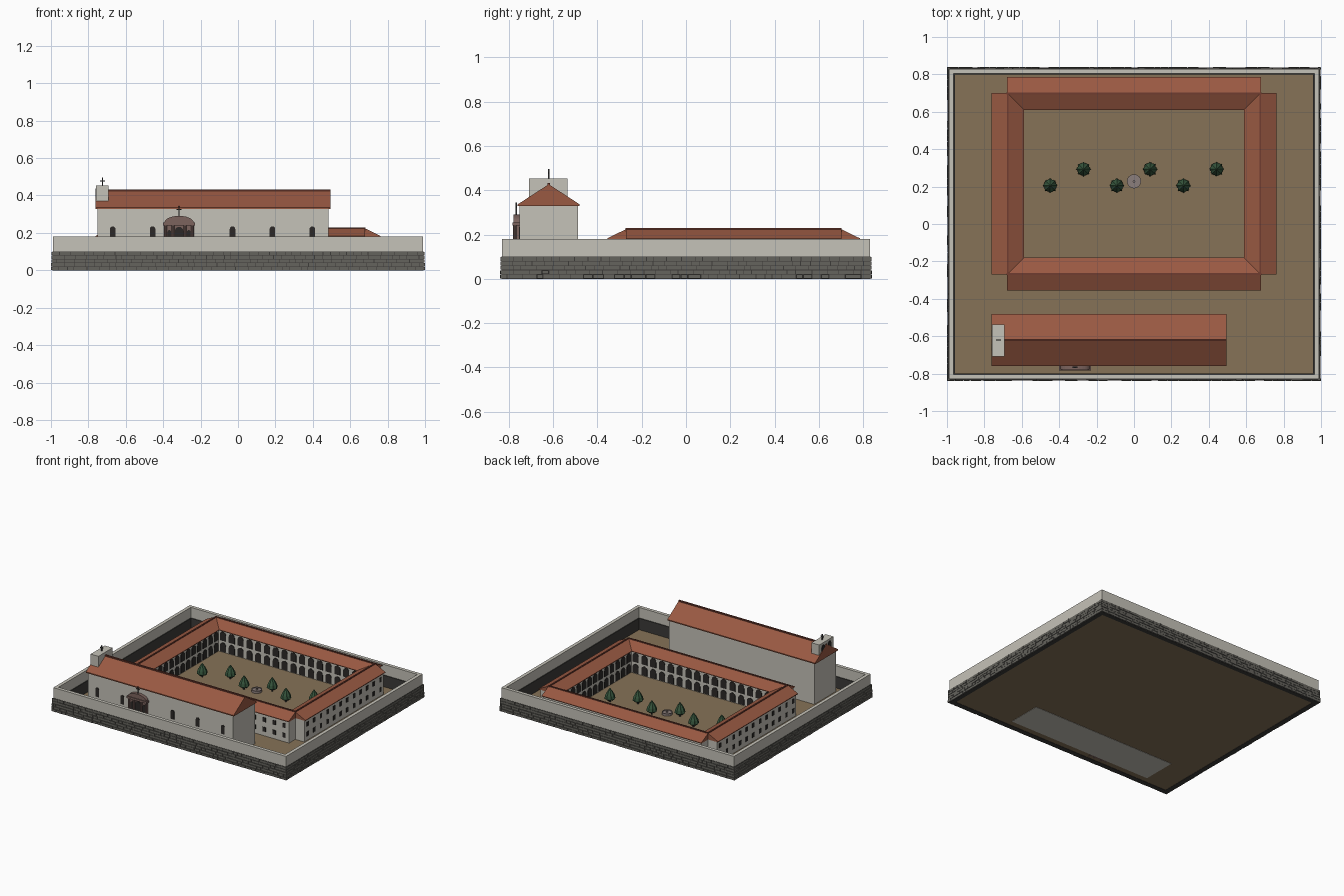
import bpy, bmesh, math, random
from mathutils import Matrix, Vector

if "Cube" in bpy.data.objects:
    bpy.data.objects.remove(bpy.data.objects["Cube"])

random.seed(4)


def material(name, rgb):
    m = bpy.data.materials.new(name)
    m.diffuse_color = (*rgb, 1)
    m.use_nodes = True
    m.node_tree.nodes["Principled BSDF"].inputs["Base Color"].default_value = m.diffuse_color
    return m


PLASTER = material("plaster", (0.56, 0.54, 0.48))
ROOF = material("roof_tile", (0.32, 0.10, 0.055))
RIDGE = material("ridge_tile", (0.16, 0.045, 0.03))
STONE = material("rubble_stone", (0.13, 0.125, 0.11))
MORTAR = material("mortar", (0.045, 0.043, 0.04))
EARTH = material("earth", (0.24, 0.17, 0.095))
DARK = material("dark_opening", (0.025, 0.022, 0.02))
PORTAL = material("portal_stone", (0.20, 0.125, 0.11))
FOUNTAIN = material("fountain_stone", (0.26, 0.21, 0.20))
LEAF = material("leaf", (0.04, 0.10, 0.05))
IRON = material("iron", (0.04, 0.04, 0.04))


def finish(bm, name, mat):
    bmesh.ops.recalc_face_normals(bm, faces=bm.faces)
    me = bpy.data.meshes.new(name)
    bm.to_mesh(me)
    bm.free()
    me.materials.append(mat)
    ob = bpy.data.objects.new(name, me)
    bpy.context.collection.objects.link(ob)
    return ob


def add_box(bm, x0, x1, y0, y1, z0, z1):
    size = Matrix.Diagonal((x1 - x0, y1 - y0, z1 - z0, 1))
    mid = Matrix.Translation(((x0 + x1) / 2, (y0 + y1) / 2, (z0 + z1) / 2))
    bmesh.ops.create_cube(bm, size=1, matrix=mid @ size)


def boxes(name, mat, *dims):
    bm = bmesh.new()
    for d in dims:
        add_box(bm, *d)
    return finish(bm, name, mat)


def add_extrusion(bm, profile, y0, y1, mat4):
    """Extrude an (x, z) outline from y0 to y1, then place it."""
    rings = [[bm.verts.new(mat4 @ Vector((x, y, z))) for x, z in profile] for y in (y0, y1)]
    bm.faces.new(rings[0])
    bm.faces.new(rings[1][::-1])
    n = len(profile)
    for i in range(n):
        j = (i + 1) % n
        bm.faces.new((rings[0][i], rings[0][j], rings[1][j], rings[1][i]))


def arch(w, h, n=8):
    r = w / 2
    top = [(r * math.cos(math.pi * i / n), h - r + r * math.sin(math.pi * i / n)) for i in range(n + 1)]
    return [(-r, 0), (r, 0)] + top


def place(x, y, z, turn=0):
    return Matrix.Translation((x, y, z)) @ Matrix.Rotation(math.radians(turn), 4, 'Z')


def lathe(name, mat, x, y, profile, n, flute=1.0):
    bm = bmesh.new()
    rings = []
    for r, z in profile:
        ring = []
        for i in range(n):
            a, k = 2 * math.pi * i / n, r * (flute if i % 2 else 1)
            ring.append(bm.verts.new((x + k * math.cos(a), y + k * math.sin(a), z)))
        rings.append(ring)
    for a, b in zip(rings, rings[1:]):
        for i in range(n):
            j = (i + 1) % n
            bm.faces.new((a[i], a[j], b[j], b[i]))
    bm.faces.new(rings[0][::-1])
    bm.faces.new(rings[-1])
    return finish(bm, name, mat)


def frame(X, Y, t, z0, z1):
    return [(-X, X, -Y, -Y + t, z0, z1), (-X, X, Y - t, Y, z0, z1),
            (-X, -X + t, -Y + t, Y - t, z0, z1), (X - t, X, -Y + t, Y - t, z0, z1)]


# Ground and perimeter wall
boxes("ground", EARTH, (-0.985, 0.985, -0.825, 0.825, 0.002, 0.012))
boxes("wall_footing", MORTAR, *frame(0.992, 0.832, 0.034, 0, 0.10))
boxes("perimeter_wall", PLASTER, *frame(0.99, 0.83, 0.026, 0.10, 0.18))

# Rubble courses on the outer faces
bm = bmesh.new()
for row in range(5):
    z0 = row * 0.02 + 0.001
    for side in range(4):
        half, dist = ((1.0, 0.83), (0.84, 0.99))[side % 2]
        M = place(0, 0, 0, 90 * side)
        u = -half
        while u < half - 0.001:
            e = u + random.uniform(0.03, 0.075)
            if e > half - 0.03:
                e = half
            out = 0.01 - 0.001 * row - random.uniform(0, 0.003)
            lim = half - 0.0008 * row
            a, b = max(u + 0.0015, -lim), min(e - 0.0015, lim)
            add_extrusion(bm, [(a, z0), (b, z0), (b, z0 + 0.0175), (a, z0 + 0.0175)],
                          -dist - out, -dist + 0.005, M)
            u = e
finish(bm, "rubble_courses", STONE)

# Church body, roof and ridge
boxes("church_walls", PLASTER, (-0.75, 0.485, -0.752, -0.488, 0, 0.335))
bm = bmesh.new()
add_extrusion(bm, [(-0.14, 0.328), (0.14, 0.328), (0.14, 0.336), (0, 0.427), (-0.14, 0.336)],
              -0.495, 0.762, place(0, -0.62, 0, 90))
finish(bm, "church_roof", ROOF)
boxes("church_ridge", RIDGE, (-0.762, 0.495, -0.626, -0.614, 0.42, 0.432))
bm = bmesh.new()
for k in (0, 1, 3, 4, 5):
    add_extrusion(bm, arch(0.03, 0.07), -0.003, 0.003, place(-0.67 + 0.2135 * k, -0.752, 0.165))
finish(bm, "church_windows", DARK)

# Bell gable with openings and cross
boxes("bell_gable", PLASTER, (-0.758, -0.692, -0.708, -0.536, 0.33, 0.453))
bm = bmesh.new()
for y in (-0.66, -0.584):
    add_extrusion(bm, arch(0.035, 0.06), -0.004, 0.003, place(-0.758, y, 0.378, -90))
finish(bm, "bell_openings", DARK)
boxes("gable_cross", IRON, (-0.728, -0.722, -0.623, -0.617, 0.45, 0.495),
      (-0.738, -0.712, -0.623, -0.617, 0.475, 0.481))

# Entrance portal
PX = -0.315
bm = bmesh.new()
add_box(bm, PX - 0.075, PX + 0.075, -0.766, -0.75, 0, 0.25)
for x in (-0.072, -0.032, 0.032, 0.072):
    bmesh.ops.create_cone(bm, segments=10, radius1=0.008, radius2=0.008, depth=0.24, cap_ends=True,
                          matrix=place(PX + x, -0.772, 0.12))
add_box(bm, PX - 0.085, PX + 0.085, -0.783, -0.75, 0.24, 0.255)
curve = [(0.078 * math.cos(math.pi * i / 12), 0.255 + 0.036 * math.sin(math.pi * i / 12)) for i in range(13)]
add_extrusion(bm, curve, -0.778, -0.75, place(PX, 0, 0))
finish(bm, "portal", PORTAL)
bm = bmesh.new()
add_extrusion(bm, arch(0.046, 0.22), -0.003, 0.003, place(PX, -0.766, 0.012))
for x in (-0.052, 0.052):
    add_extrusion(bm, arch(0.018, 0.06), -0.003, 0.003, place(PX + x, -0.766, 0.155))
finish(bm, "portal_openings", DARK)
boxes("portal_cross", IRON, (PX - 0.003, PX + 0.003, -0.769, -0.763, 0.28, 0.345),
      (PX - 0.013, PX + 0.013, -0.769, -0.763, 0.322, 0.328))

# Cloister: four gabled wings meeting on their ridge lines
CY, HX, HY, HALF = 0.215, 0.675, 0.482, 0.076
wings = [("south", 0, HX, HY, 16), ("east", 90, HY, HX, 12),
         ("north", 180, HX, HY, 16), ("west", 270, HY, HX, 12)]
for name, turn, half, dist, count in wings:
    M = place(0, CY, 0, turn)
    bm = bmesh.new()
    add_extrusion(bm, [(-half, 0.004), (half, 0.004), (half, 0.185), (-half, 0.185)],
                  -dist - HALF, -dist + HALF, M)
    finish(bm, name + "_wing_walls", PLASTER)

    bm = bmesh.new()
    R = M @ place(0, -dist, 0, 90)
    add_extrusion(bm, [(-0.088, 0.178), (0.088, 0.178), (0.088, 0.183), (0, 0.226), (-0.088, 0.183)],
                  -half - 0.004, half + 0.004, R)
    finish(bm, name + "_wing_roof", ROOF)
    bm = bmesh.new()
    add_extrusion(bm, [(-0.005, 0.22), (0.005, 0.22), (0.005, 0.229), (-0.005, 0.229)],
                  -half - 0.006, half + 0.006, R)
    finish(bm, name + "_wing_ridge", RIDGE)

    # Outer windows in two rows, inner arcades in two storeys
    win, arc = bmesh.new(), bmesh.new()
    inner = half - HALF
    for z_win, z_arc in ((0.045, 0.016), (0.12, 0.1)):
        for i in range(count):
            x = (i + 0.5) / count * 2 - 1
            add_extrusion(win, [(-0.013, 0), (0.013, 0), (0.013, 0.034), (-0.013, 0.034)],
                          -0.003, 0.003, M @ place(x * half, -dist - HALF, z_win))
            add_extrusion(arc, arch(0.05, 0.07), -0.003, 0.003,
                          M @ place(x * inner, -dist + HALF, z_arc))
    finish(win, name + "_wing_windows", DARK)
    finish(arc, name + "_wing_arcade", DARK)

# Courtyard fountain and trees
lathe("fountain", FOUNTAIN, 0, 0.228,
      [(0.038, 0.01), (0.038, 0.03), (0.032, 0.03), (0.032, 0.025), (0.007, 0.025), (0.007, 0.036)], 16)
for i in range(6):
    x, y = -0.448 + 0.178 * i, 0.205 + 0.088 * (i % 2)
    lathe(f"tree_trunk_{i + 1}", IRON, x, y, [(0.007, 0.01), (0.007, 0.035)], 6)
    lathe(f"tree_crown_{i + 1}", LEAF, x, y,
          [(0.02, 0.027), (0.039, 0.04), (0.034, 0.065), (0.02, 0.092), (0.002, 0.118)], 16, 0.84)
